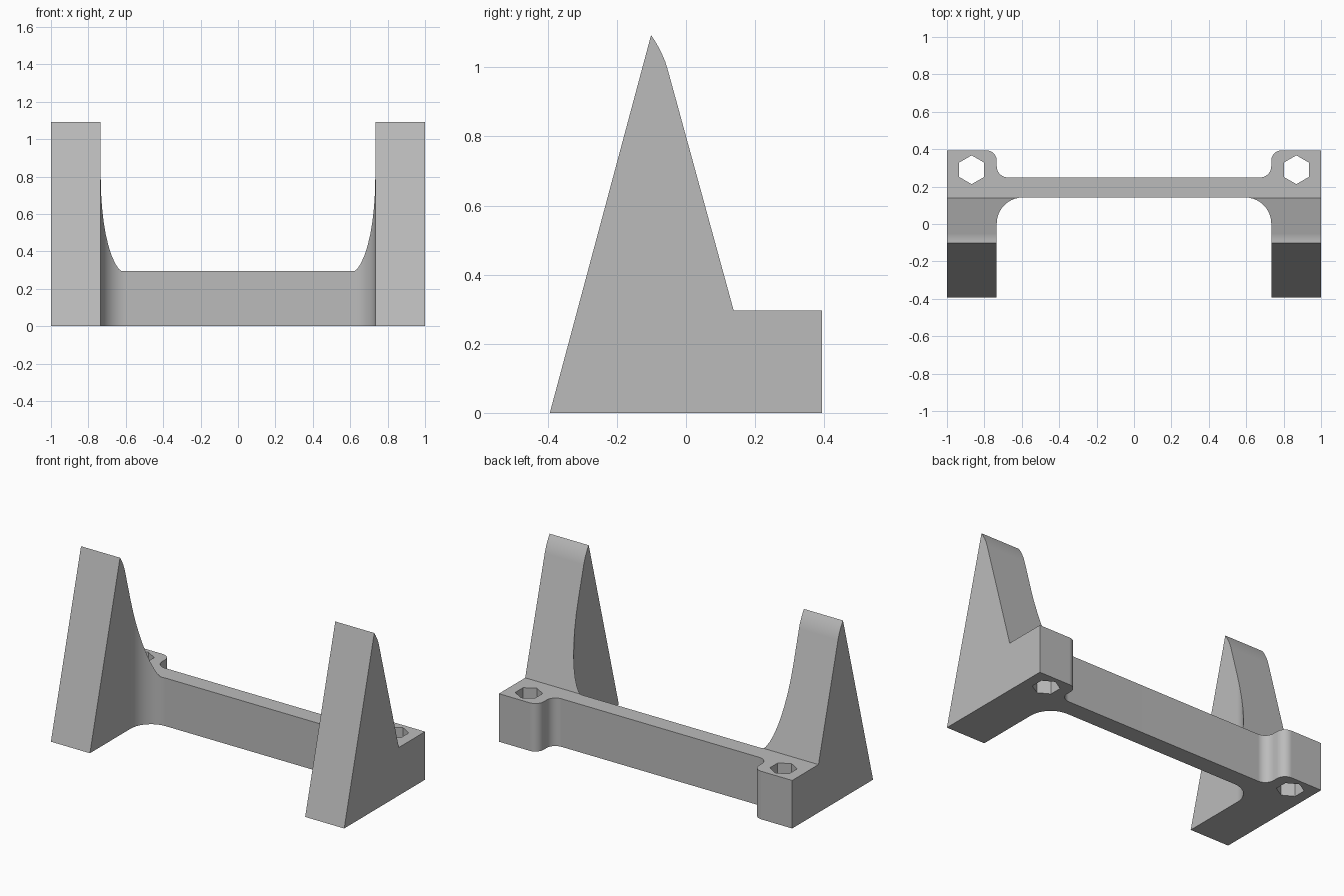
import bpy, bmesh
from math import cos, sin, radians
from mathutils import Vector

cube = bpy.data.objects.get("Cube")
if cube:
    bpy.data.objects.remove(cube, do_unlink=True)

grey = bpy.data.materials.new("plain grey")
grey.use_nodes = True
colour = (0.5, 0.5, 0.5, 1)
grey.diffuse_color = colour
grey.node_tree.nodes["Principled BSDF"].inputs["Base Color"].default_value = colour


def arc(cx, cy, r, start, end, steps=10):
    angles = [radians(start + (end - start) * i / steps) for i in range(steps + 1)]
    return [(cx + r * cos(a), cy + r * sin(a)) for a in angles]


def prism(name, points, direction):
    """Extrude a closed outline of 3D points along a direction."""
    bm = bmesh.new()
    face = bm.faces.new([bm.verts.new(p) for p in points])
    new = bmesh.ops.extrude_face_region(bm, geom=[face])["geom"]
    moved = [v for v in new if isinstance(v, bmesh.types.BMVert)]
    bmesh.ops.translate(bm, verts=moved, vec=Vector(direction))
    bmesh.ops.recalc_face_normals(bm, faces=bm.faces)
    mesh = bpy.data.meshes.new(name)
    bm.to_mesh(mesh)
    bm.free()
    mesh.materials.append(grey)
    obj = bpy.data.objects.new(name, mesh)
    bpy.context.collection.objects.link(obj)
    return obj


def boolean(target, cutter, operation):
    cutter.hide_render = True
    mod = target.modifiers.new(operation.lower(), "BOOLEAN")
    mod.operation = operation
    mod.solver = "EXACT"
    mod.object = cutter
    bpy.ops.object.select_all(action="DESELECT")
    bpy.context.view_layer.objects.active = target
    target.select_set(True)
    bpy.ops.object.modifier_apply(modifier=mod.name)
    bpy.data.objects.remove(cutter, do_unlink=True)


# Plan outline: crossbar, filleted legs and rounded rear lugs
half = (arc(0.594, 0.002, 0.14, 90, 0)
        + [(0.734, -0.5), (1, -0.5), (1, 0.394)]
        + arc(0.79, 0.338, 0.056, 90, 180)
        + arc(0.674, 0.309, 0.06, 0, -90))
outline = half + [(-x, y) for x, y in reversed(half)]
bracket = prism("support_bracket", [(x, y, -0.2) for x, y in outline], (0, 0, 1.6))

# Side outline: sloped uprights with a curved tip and a low rear step
side = [(-0.394, 0), (0.5, 0), (0.5, 0.296), (0.138, 0.296), (-0.052, 0.99),
        (-0.06, 1.016), (-0.072, 1.044), (-0.086, 1.07), (-0.101, 1.093)]
profile = prism("side_profile", [(-1.2, y, z) for y, z in side], (2.4, 0, 0))
boolean(bracket, profile, "INTERSECT")

# Hexagonal bolt holes through the lugs
for sign in (-1, 1):
    hexagon = arc(sign * 0.868, 0.29, 0.077, 30, 330, 5)
    hole = prism("hole_cutter", [(x, y, -0.2) for x, y in hexagon], (0, 0, 1))
    boolean(bracket, hole, "DIFFERENCE")

# Smooth fillets, crisp edges, flat large faces
bpy.ops.object.shade_smooth_by_angle(angle=radians(25))
weighted = bracket.modifiers.new("weighted normals", "WEIGHTED_NORMAL")
weighted.keep_sharp = True
